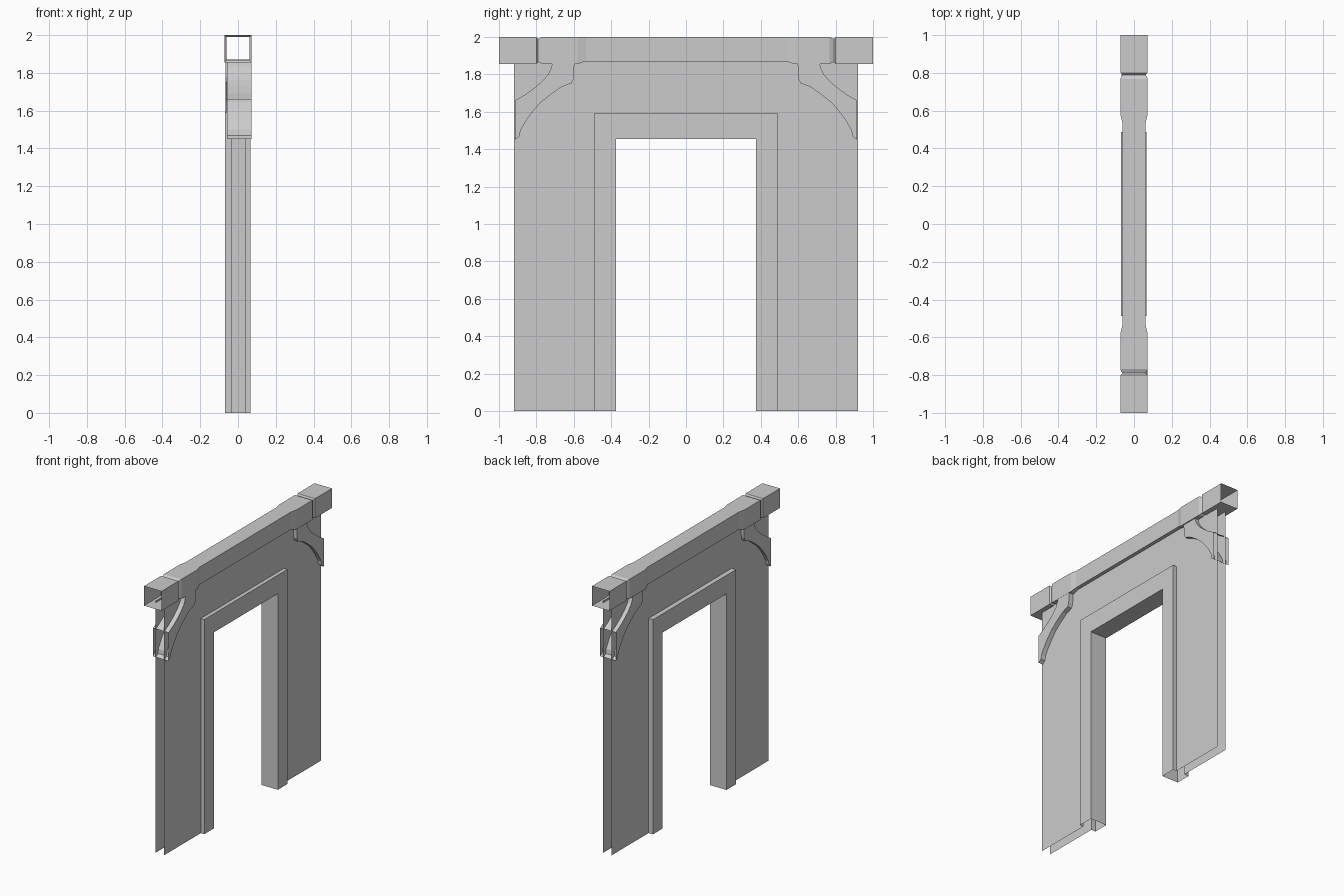
import bpy

if "Cube" in bpy.data.objects:
    bpy.data.objects.remove(bpy.data.objects["Cube"])


def make(name, verts, faces):
    me = bpy.data.meshes.new(name)
    me.from_pydata(verts, [], faces)
    me.update()
    ob = bpy.data.objects.new(name, me)
    bpy.context.collection.objects.link(ob)
    return ob


def skin(name, rings, closed=True):
    """Join equal-length point rings with quads, leaving the ends open."""
    n = len(rings[0])
    verts = [p for r in rings for p in r]
    faces = []
    for i in range(len(rings) - 1):
        for j in range(n if closed else n - 1):
            k = (j + 1) % n
            faces.append((i * n + j, i * n + k, (i + 1) * n + k, (i + 1) * n + j))
    return make(name, verts, faces)


def arch(half, top, x):
    """Path up one side of the doorway, across and down."""
    return [(x, -half, 0), (x, -half, top), (x, half, top), (x, half, 0)]


# Lintel beam: hollow square tube with grooves and a slimmer middle
half = [(1.0, .072, 1.855, 2.0), (.80, .072, 1.855, 2.0), (.79, .062, 1.867, 1.99),
        (.768, .072, 1.855, 2.0), (.58, .072, 1.855, 2.0), (.535, .061, 1.87, 2.0)]
sections = [(-y, *r) for y, *r in half] + half[::-1]
skin("lintel_beam", [[(-w, y, b), (w, y, b), (w, y, t), (-w, y, t)]
                     for y, w, b, t in sections])

# Wall sheets, front and back, each an open arch
IN, OUT, TOP_IN, TOP_OUT = .375, .488, 1.455, 1.593
for name, x in (("wall_sheet_left", -.034), ("wall_sheet_right", .036)):
    outer, inner = arch(.92, 1.868, x), arch(OUT, TOP_OUT, x)
    skin(name, [outer, inner], closed=False)

# Door frame: profile from one wall sheet round the jamb to the other
X0, X1 = -.07, .065
skin("door_frame", [arch(OUT, TOP_OUT, -.034), arch(OUT, TOP_OUT, X0),
                    arch(IN, TOP_IN, X0), arch(IN, TOP_IN, X1),
                    arch(OUT, TOP_OUT, X1), arch(OUT, TOP_OUT, .036)], closed=False)

# Corner brackets: upper and lower curves with side plates, open at the wall end
upper = [(.715, 1.86), (.722, 1.83), (.737, 1.8), (.77, 1.762), (.81, 1.728),
         (.86, 1.692), (.915, 1.66)]
lower = [(.597, 1.86), (.60, 1.78), (.612, 1.753), (.665, 1.733), (.72, 1.695),
         (.78, 1.647), (.82, 1.6), (.855, 1.553), (.885, 1.5), (.89, 1.468), (.915, 1.45)]


def bracket(name, side, xa, xb):
    loop = upper + lower[::-1]
    n, u = len(loop), len(upper)
    verts = [(x, side * y, z) for x in (xa, xb) for y, z in loop]
    faces = [(i, i + 1, n + i + 1, n + i) for i in range(n - 1) if i != u - 1]
    faces += [tuple(range(n)), tuple(range(2 * n - 1, n - 1, -1))]
    return make(name, verts, faces)


bracket("front_bracket", -1, -.058, .071)
bracket("back_bracket", 1, -.065, .064)
